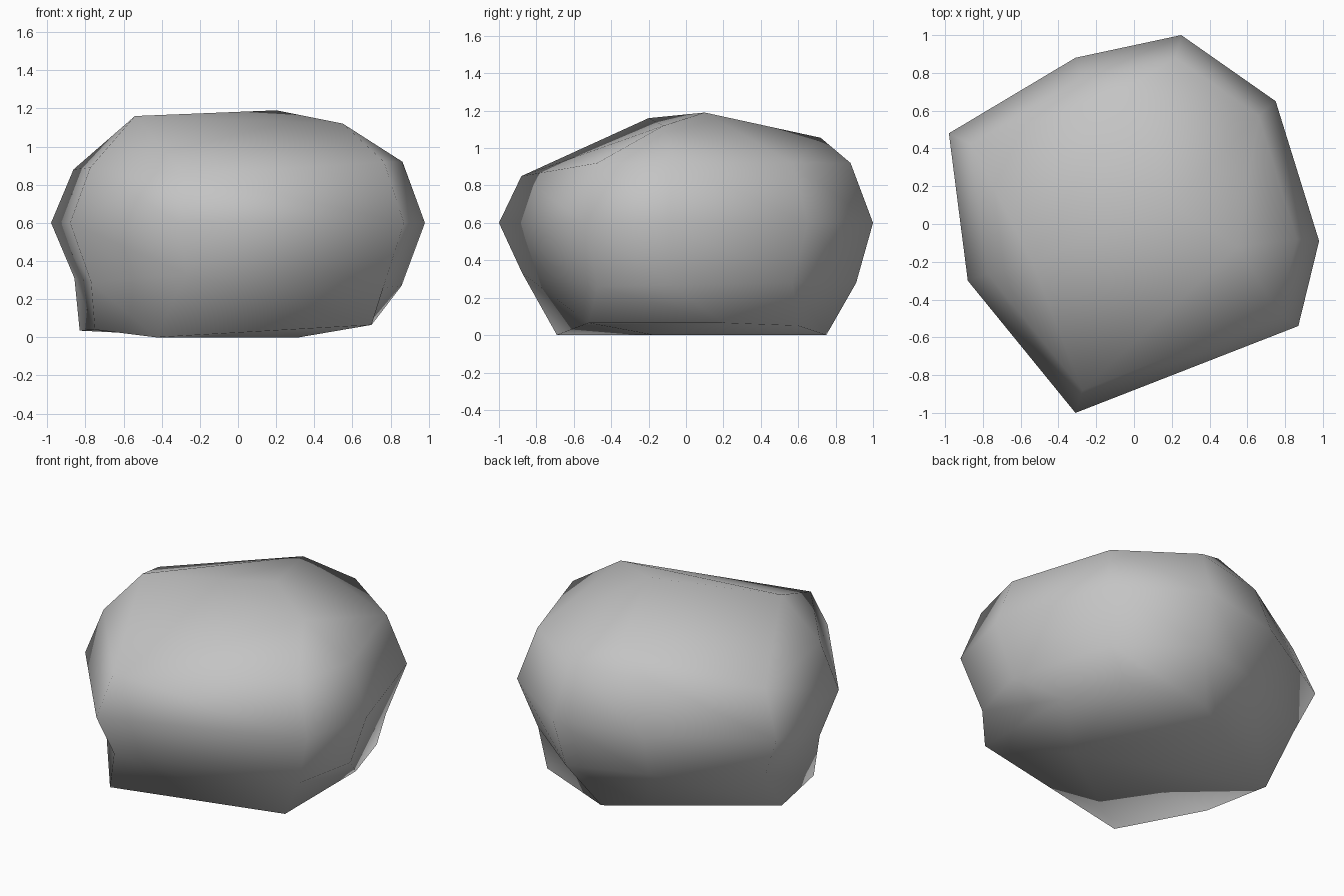
import bpy, bmesh

cube = bpy.data.objects.get("Cube")
if cube:
    bpy.data.objects.remove(cube, do_unlink=True)

# Stone colour
stone = bpy.data.materials.new("stone_grey")
stone.use_nodes = True
grey = (0.55, 0.55, 0.55, 1)
stone.diffuse_color = grey
bsdf = stone.node_tree.nodes["Principled BSDF"]
bsdf.inputs["Base Color"].default_value = grey
bsdf.inputs["Roughness"].default_value = 0.8

# Widest outline of the boulder, seen from above
outline = [(-.31, .88), (.25, 1), (.75, .65), (.98, -.09),
           (.87, -.54), (-.31, -1), (-.88, -.3), (-.98, .48)]
shoulder_z = [.91, .92, .92, .92, .92, .85, .89, .88]
flank_z = [.3, .28, .28, .27, .26, .33, .29, .31]
foot = [(-.14, .6, 0), (.08, .75, 0), (.57, .6, .05), (.7, .2, .065),
        (.7, -.52, .065), (-.43, -.69, 0), (-.75, -.23, .04), (-.83, .21, .035)]

bm = bmesh.new()


def ring(points):
    return [bm.verts.new(p) for p in points]


def scaled(factor, heights):
    return ring((x * factor, y * factor, z) for (x, y), z in zip(outline, heights))


# Stacked rings joined by side faces
base = ring(foot)
flank = scaled(.875, flank_z)
flank[1].co.y = .91
s = scaled(.88, shoulder_z)
rings = [base, flank, scaled(1, [.6] * 8), s]
for low, high in zip(rings, rings[1:]):
    for i in range(8):
        j = (i + 1) % 8
        bm.faces.new((low[i], low[j], high[j], high[i]))

# Irregular faceted crown and underside, as fans around their corners
west, peak, east, north = ring([(-.54, -.2, 1.16), (.2, .1, 1.19),
                                (.55, -.12, 1.12), (-.04, .72, 1.055)])
keel = bm.verts.new((.32, -.17, 0))
fans = [(west, (s[5], s[6], s[7], north, peak, east, s[5])),
        (north, (s[7], s[0], s[1], s[2])),
        (east, (s[2], s[3], s[4], s[5])),
        (peak, (east, s[2], north)),
        (keel, base[::-1] + base[-1:])]
for tip, rim in fans:
    for a, b in zip(rim, rim[1:]):
        bm.faces.new((tip, a, b))

bmesh.ops.recalc_face_normals(bm, faces=bm.faces[:])
for face in bm.faces:
    face.smooth = True

mesh = bpy.data.meshes.new("boulder")
bm.to_mesh(mesh)
bm.free()
mesh.materials.append(stone)
boulder = bpy.data.objects.new("boulder", mesh)
bpy.context.collection.objects.link(boulder)
